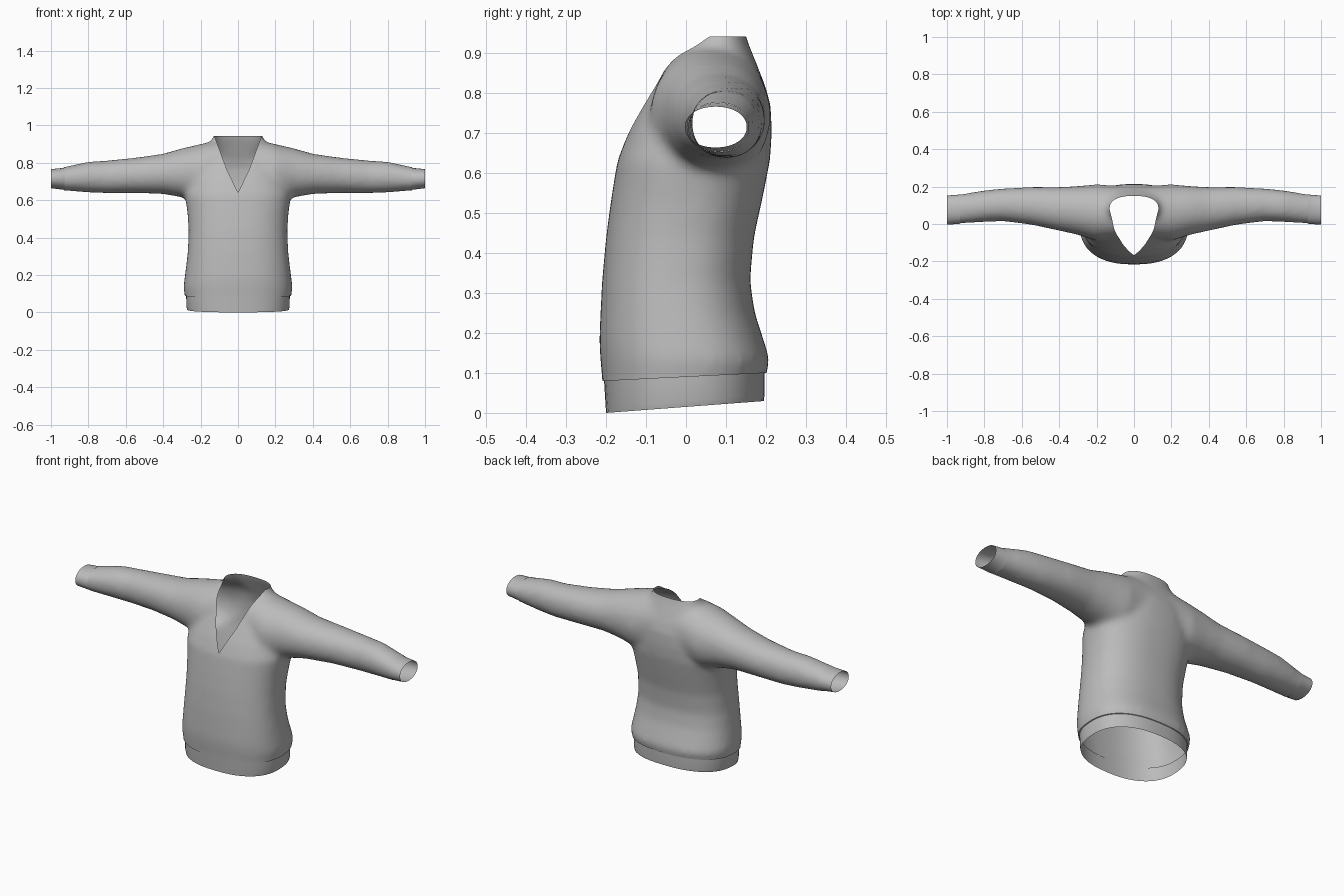
import bpy, bmesh
from math import sin, cos, pi
from mathutils import Vector

cube = bpy.data.objects.get("Cube")
if cube:
    bpy.data.objects.remove(cube, do_unlink=True)

knit = bpy.data.materials.new("grey knit")
knit.use_nodes = True
knit.diffuse_color = (0.5, 0.5, 0.5, 1)
bsdf = next(n for n in knit.node_tree.nodes if n.type == "BSDF_PRINCIPLED")
bsdf.inputs["Base Color"].default_value = (0.5, 0.5, 0.5, 1)
bsdf.inputs["Roughness"].default_value = 0.9
SIDES = 48


def oval(power):
    """Unit superellipse as a list of (u, v) points."""
    pts = []
    for i in range(SIDES):
        c, s = cos(2 * pi * i / SIDES), sin(2 * pi * i / SIDES)
        pts.append((abs(c) ** (2 / power) * (1 if c > 0 else -1),
                    abs(s) ** (2 / power) * (1 if s > 0 else -1)))
    return pts


def torso_ring(z, half_width, front, back, tilt=0):
    mid, depth = (front + back) / 2, (back - front) / 2
    return [Vector((half_width * u, mid + depth * v, z + tilt * (mid + depth * v)))
            for u, v in oval(2.4)]


def sleeve_ring(x, low, high, front, back):
    return [Vector((x, (front + back) / 2 + (back - front) / 2 * u,
                    (low + high) / 2 + (high - low) / 2 * v)) for u, v in oval(2.1)]


def loft(bm, rings, capped):
    loops = [[bm.verts.new(p) for p in ring] for ring in rings]
    faces = []
    for a, b in zip(loops, loops[1:]):
        for i in range(SIDES):
            j = (i + 1) % SIDES
            faces.append(bm.faces.new((a[i], a[j], b[j], b[i])))
    if capped:
        faces += [bm.faces.new(loops[0][::-1]), bm.faces.new(loops[-1])]
    bmesh.ops.recalc_face_normals(bm, faces=faces)


def add_object(name, bm):
    mesh = bpy.data.meshes.new(name)
    bm.to_mesh(mesh)
    bm.free()
    mesh.materials.append(knit)
    obj = bpy.data.objects.new(name, mesh)
    bpy.context.collection.objects.link(obj)
    return obj


def shade(obj):
    bpy.ops.object.select_all(action="DESELECT")
    obj.select_set(True)
    bpy.context.view_layer.objects.active = obj
    bpy.ops.object.shade_smooth_by_angle(angle=0.8)


# Torso: height, half width, front, back
torso = [(0.0, 0.277, -0.206, 0.19), (0.09, 0.284, -0.210, 0.198),
         (0.13, 0.293, -0.214, 0.211), (0.18, 0.286, -0.217, 0.195),
         (0.25, 0.277, -0.214, 0.172), (0.33, 0.268, -0.210, 0.160),
         (0.44, 0.264, -0.200, 0.170), (0.53, 0.270, -0.188, 0.190),
         (0.63, 0.284, -0.172, 0.210), (0.70, 0.265, -0.145, 0.215),
         (0.77, 0.245, -0.108, 0.212), (0.82, 0.222, -0.080, 0.198),
         (0.86, 0.195, -0.055, 0.182), (0.90, 0.160, -0.020, 0.166),
         (0.925, 0.138, 0.010, 0.155), (0.97, 0.124, 0.030, 0.144)]

# Sleeve: distance out, bottom, top, front, back
sleeve = [(0.10, 0.60, 0.922, -0.08, 0.205), (0.20, 0.585, 0.900, -0.09, 0.212),
          (0.30, 0.615, 0.877, -0.058, 0.203), (0.40, 0.633, 0.848, -0.036, 0.197),
          (0.55, 0.638, 0.827, -0.004, 0.198), (0.70, 0.637, 0.812, 0.015, 0.190),
          (0.80, 0.641, 0.806, 0.011, 0.180), (0.93, 0.651, 0.777, 0.002, 0.159),
          (0.98, 0.655, 0.770, 0.0, 0.155)]

# Body: torso and both sleeves merged into one soft skin
bm = bmesh.new()
loft(bm, [torso_ring(*r) for r in torso], True)
arms = [(-r[0], *r[1:]) for r in reversed(sleeve)] + sleeve
loft(bm, [sleeve_ring(*r) for r in arms], True)
body = add_object("sweater_body", bm)
bpy.context.view_layer.objects.active = body
remesh = body.modifiers.new("merge", "REMESH")
remesh.mode = "VOXEL"
remesh.voxel_size = 0.014
soften = body.modifiers.new("soften", "SMOOTH")
soften.factor = 0.5
soften.iterations = 12
for name in ("merge", "soften"):
    bpy.ops.object.modifier_apply(modifier=name)

# Open the hem, cuffs and collar
bm = bmesh.new()
bm.from_mesh(body.data)


def cut(point, normal, clear, near=lambda c: True):
    faces = [f for f in bm.faces if near(f.calc_center_median())]
    geom = set(faces)
    for f in faces:
        geom.update(f.edges)
        geom.update(f.verts)
    bmesh.ops.bisect_plane(bm, geom=list(geom), plane_co=point, plane_no=normal,
                           dist=1e-5, clear_outer=clear)


cut((0, 0, 0.09), (0, 0.05, -1), True)
cut((0, 0, 0.942), (0, 0, 1), True)
for side in (-1, 1):
    cut((side * 0.93, 0, 0), (side, 0, 0), True)

# V neck: each edge is two straight runs, slope and start height
runs = [(0.48, 0.64), (0.371, 0.603)]
for slope, start in runs:
    for side in (-1, 1):
        cut((0, 0, start), (side, 0, -slope), False,
            lambda c: c.y < 0.1 and c.z > 0.58 and abs(c.x) < 0.2)
hole = []
for f in bm.faces:
    c = f.calc_center_median()
    if c.y < 0.1 and all(abs(c.x) < s * (c.z - z0) for s, z0 in runs):
        hole.append(f)
bmesh.ops.delete(bm, geom=hole, context="FACES")
bm.to_mesh(body.data)
bm.free()
body.data.materials.clear()
body.data.materials.append(knit)
for poly in body.data.polygons:
    poly.material_index = 0
shade(body)

# Hem band
bm = bmesh.new()
loft(bm, [torso_ring(0.015, 0.272, -0.200, 0.195, 0.075),
          torso_ring(0.030, 0.276, -0.201, 0.196, 0.070),
          torso_ring(0.090, 0.277, -0.205, 0.196, 0.05),
          torso_ring(0.092, 0.283, -0.209, 0.199, 0.05)], False)
shade(add_object("hem_band", bm))

# Cuffs
for side, label in ((1, "left"), (-1, "right")):
    bm = bmesh.new()
    loft(bm, [sleeve_ring(side * 0.928, 0.653, 0.775, 0.003, 0.158),
              sleeve_ring(side * 0.935, 0.656, 0.772, 0.0, 0.157),
              sleeve_ring(side * 1.0, 0.664, 0.766, -0.003, 0.152)], False)
    shade(add_object(label + "_cuff", bm))
